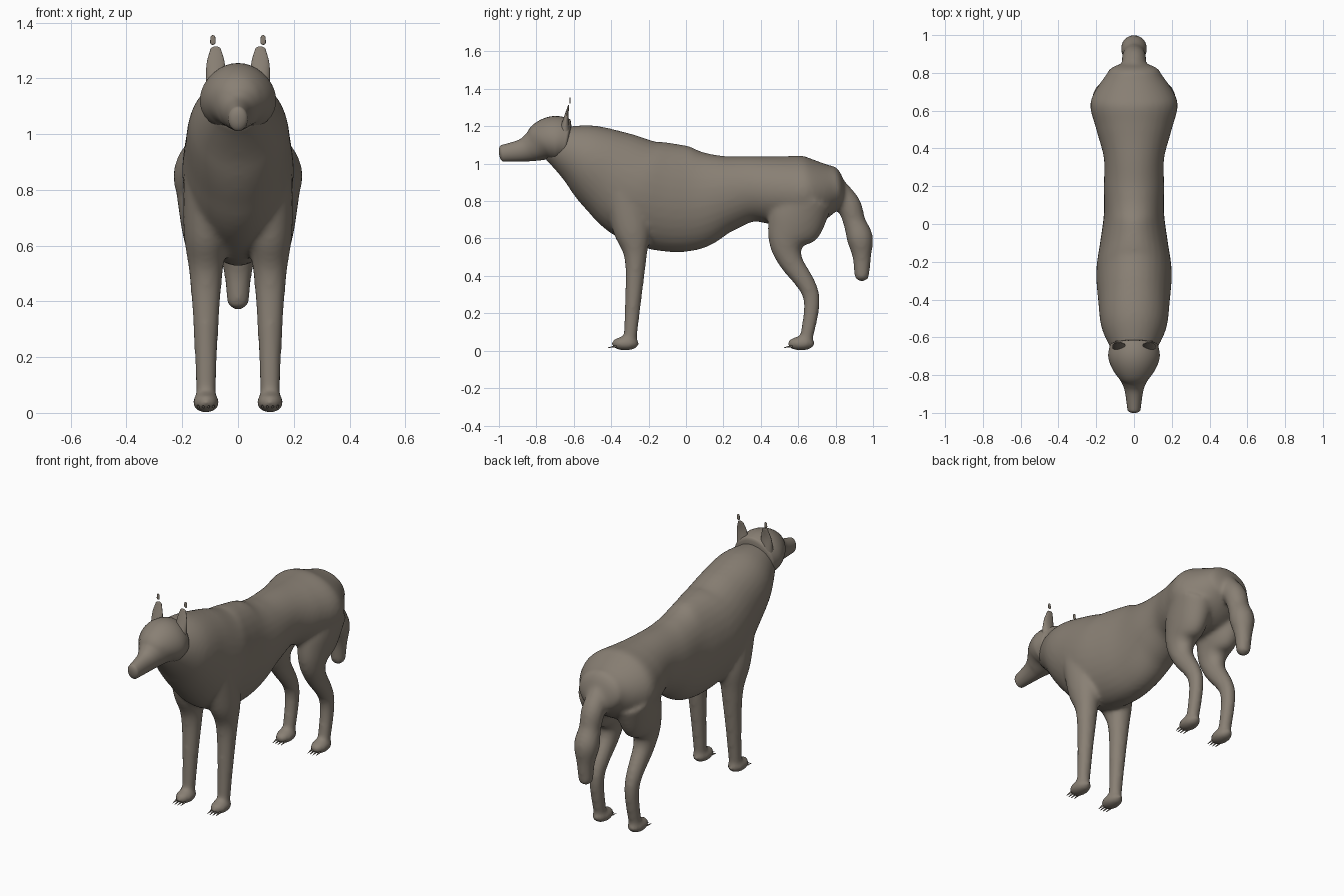
import bpy, bmesh, math
from mathutils import Matrix, Vector

cube = bpy.data.objects.get("Cube")
if cube:
    bpy.data.objects.remove(cube)

fur = bpy.data.materials.new("grey_brown_fur")
fur.diffuse_color = (0.25, 0.215, 0.175, 1)
fur.use_nodes = True
shader = fur.node_tree.nodes["Principled BSDF"]
shader.inputs["Base Color"].default_value = fur.diffuse_color


def spline(points, t):
    """Smooth interpolation through a list of stations."""
    last = len(points) - 1
    i = min(int(t), last - 1)
    f = t - i
    before, start = Vector(points[max(i - 1, 0)]), Vector(points[i])
    end, after = Vector(points[i + 1]), Vector(points[min(i + 2, last)])
    leave, arrive = (end - before) / 2, (after - start) / 2
    ease = f * f * (3 - 2 * f)
    return (start.lerp(end, ease) + leave * f * (1 - f) ** 2
            - arrive * f * f * (1 - f))


def loft(bm, stations, x=0, cap=0.02, sides=32, steps=6):
    """Closed tube with rounded ends through (y, z, half width, half depth)."""
    count = (len(stations) - 1) * steps
    path = [spline(stations, k / steps) for k in range(count + 1)]
    frames = []
    for k, point in enumerate(path):
        step = path[min(k + 1, count)] - path[max(k - 1, 0)]
        frames.append((point, Vector((0, step[0], step[1])).normalized(), 0))
    # Rounded ends are extra rings that shrink along a quarter circle
    turns = [math.pi / 2 * j / 6 for j in range(1, 6)]
    head_end = [(*frames[0][:2], -a) for a in reversed(turns)]
    tail_end = [(*frames[-1][:2], a) for a in turns]
    rings = []
    for (y, z, width, depth), along, turn in head_end + frames + tail_end:
        centre = Vector((x, y, z)) + along * cap * math.sin(turn)
        across = Vector((width * math.cos(turn), 0, 0))
        up = along.cross(Vector((1, 0, 0))) * depth * math.cos(turn)
        angles = [math.tau * s / sides for s in range(sides)]
        rings.append([bm.verts.new(centre + across * math.cos(a) + up * math.sin(a))
                      for a in angles])
    faces = [bm.faces.new((r[s - 1], r[s], t[s], t[s - 1]))
             for r, t in zip(rings, rings[1:]) for s in range(sides)]
    faces += [bm.faces.new(rings[0]), bm.faces.new(rings[-1])]
    bmesh.ops.recalc_face_normals(bm, faces=faces)


def outline(y, top, bottom, width):
    """Station given by its upper and lower outline."""
    return (y, (top + bottom) / 2, width, (top - bottom) / 2)


def finish(bm, name):
    mesh = bpy.data.meshes.new(name)
    bm.to_mesh(mesh)
    bm.free()
    mesh.materials.append(fur)
    mesh.shade_smooth()
    obj = bpy.data.objects.new(name, mesh)
    bpy.context.collection.objects.link(obj)
    return obj


# Trunk outlines at even spacing from neck to rump
NECK, SPACING = -0.7, 0.15
back_line = [1.2, 1.22, 1.19, 1.14, 1.11, 1.09, 1.05, 1.04, 1.04, 1.04, 0.99]
belly_line = [1, 0.86, 0.71, 0.58, 0.53, 0.54, 0.63, 0.69, 0.67, 0.66, 0.76]
half_width = [0.1, 0.17, 0.19, 0.2, 0.18, 0.16, 0.16, 0.16, 0.2, 0.23, 0.14]
body = bmesh.new()
loft(body, [outline(NECK + i * SPACING, *row)
            for i, row in enumerate(zip(back_line, belly_line, half_width))], cap=0.05)

# Hanging tail with a narrow neck and a fuller brush: (y, z, radius)
tail = [(0.8, 0.87, 0.06), (0.87, 0.78, 0.065), (0.9, 0.69, 0.06),
        (0.93, 0.6, 0.07), (0.94, 0.5, 0.05), (0.94, 0.4, 0.04)]
loft(body, [(y, z, r, r) for y, z, r in tail], cap=0.03)

# Legs with paws and claws, mirrored
LEG_X = 0.115
front_leg = [(-0.34, 0.85, 0.08, 0.1), (-0.29, 0.65, 0.08, 0.1), (-0.27, 0.5, 0.06, 0.06),
             (-0.28, 0.3, 0.045, 0.045), (-0.3, 0.05, 0.035, 0.035)]
hind_leg = [(0.65, 0.82, 0.11, 0.14), (0.58, 0.68, 0.09, 0.15), (0.54, 0.58, 0.07, 0.1),
            (0.56, 0.48, 0.055, 0.065), (0.67, 0.29, 0.04, 0.045), (0.64, 0.05, 0.035, 0.035)]
claws = bmesh.new()
for side in (1, -1):
    for leg in (front_leg, hind_leg):
        loft(body, leg, side * LEG_X)
        paw_y = leg[-1][0] - 0.025
        place = Matrix.Translation((side * LEG_X, paw_y, 0.038))
        bmesh.ops.create_uvsphere(body, u_segments=24, v_segments=16, radius=1,
                                  matrix=place @ Matrix.Diagonal((0.048, 0.075, 0.038, 1)))
        for toe in (-1.5, -0.5, 0.5, 1.5):
            spot = Vector((side * LEG_X + toe * 0.018, paw_y - 0.075 + abs(toe) * 0.006, 0.02))
            bmesh.ops.create_cone(claws, cap_ends=True, segments=8, depth=0.04,
                                  radius1=0.006, radius2=0.001,
                                  matrix=Matrix.Translation(spot)
                                  @ Matrix.Rotation(math.radians(100), 4, 'X'))
finish(claws, "claws")

# Blend trunk, legs and tail into one smooth skin
skin = finish(body, "body")
remesh = skin.modifiers.new("blend", 'REMESH')
remesh.mode = 'VOXEL'
remesh.voxel_size = 0.012
remesh.use_smooth_shade = True
soften = skin.modifiers.new("soften", 'SMOOTH')
soften.iterations = 10

# Head tapering to the muzzle, over a level jaw: (y, top, half width)
JAW = 1.01
skull = [(-0.64, 1.24, 0.13), (-0.7, 1.255, 0.14), (-0.76, 1.23, 0.12),
         (-0.82, 1.17, 0.075), (-0.88, 1.13, 0.05), (-0.98, 1.1, 0.035)]
head = bmesh.new()
loft(head, [outline(y, top, JAW, width) for y, top, width in skull])
# Cheeks widen below the eye line and the brow narrows above it
for v in head.verts:
    if v.co.y > -0.82:
        v.co.x *= 1 + 0.8 * (1.1 - v.co.z)
finish(head, "head")

# Thin upright ears with small loose tufts above
ear = [(-0.65, 1.17, 0.035, 0.03), (-0.64, 1.25, 0.033, 0.012), (-0.63, 1.3, 0.02, 0.005)]
tuft = [(-0.62, 1.33, 0.01, 0.003), (-0.62, 1.345, 0.009, 0.003)]
ears = bmesh.new()
for side in (1, -1):
    loft(ears, ear, side * 0.08, cap=0.015)
    loft(ears, tuft, side * 0.09, cap=0.01, sides=12, steps=2)
finish(ears, "ears")
